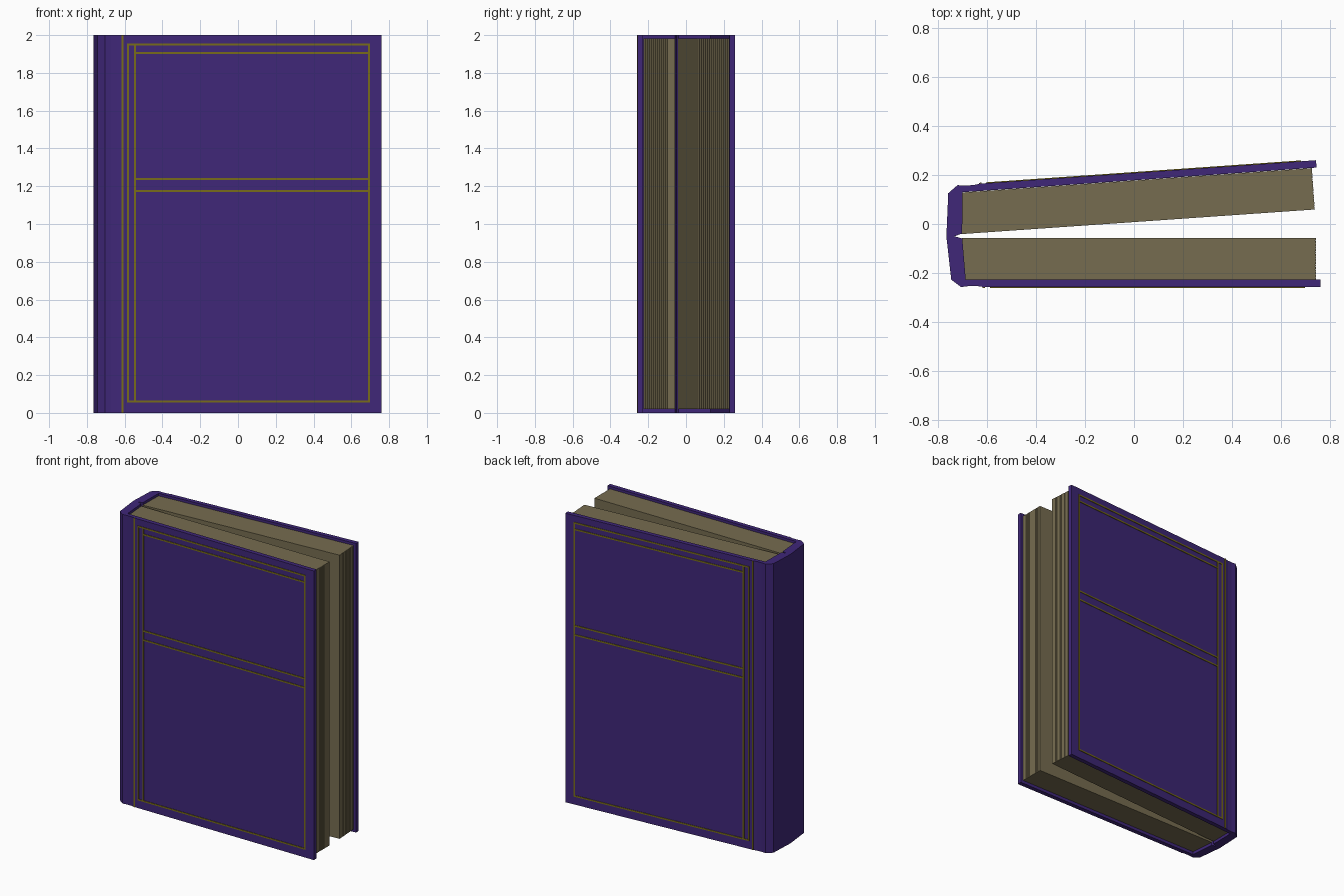
import bpy, bmesh
from mathutils import Matrix, Vector

if "Cube" in bpy.data.objects:
    bpy.data.objects.remove(bpy.data.objects["Cube"])


def material(name, rgb):
    m = bpy.data.materials.new(name)
    m.diffuse_color = (*rgb, 1)
    m.use_nodes = True
    m.node_tree.nodes["Principled BSDF"].inputs["Base Color"].default_value = m.diffuse_color
    return m


PURPLE = material("purple cloth", (0.05, 0.02, 0.19))
PAPER = material("aged paper", (0.18, 0.15, 0.08))
GOLD = material("dull gold", (0.19, 0.15, 0.01))

# The back half is the front half mirrored, then swung open 4 degrees at the spine
HINGE = Vector((-0.73, -0.048, 0))
OPEN = (Matrix.Translation(HINGE) @ Matrix.Rotation(0.0695, 4, 'Z')
        @ Matrix.Scale(-1, 4, (0, 1, 0)) @ Matrix.Translation(-HINGE))
CENTRE = Matrix.Translation((0, -0.002, 0))
HALVES = {"front": CENTRE, "back": CENTRE @ OPEN}


def finish(bm, name, mat, matrix):
    bm.transform(matrix)
    bmesh.ops.recalc_face_normals(bm, faces=bm.faces)
    me = bpy.data.meshes.new(name)
    bm.to_mesh(me)
    bm.free()
    me.materials.append(mat)
    ob = bpy.data.objects.new(name, me)
    bpy.context.collection.objects.link(ob)


def prism(name, outline, z0, z1, mat, matrix):
    """Extrude a plan outline upward."""
    bm = bmesh.new()
    face = bm.faces.new([bm.verts.new((x, y, z0)) for x, y in outline])
    ext = bmesh.ops.extrude_face_region(bm, geom=[face])["geom"]
    verts = [g for g in ext if isinstance(g, bmesh.types.BMVert)]
    bmesh.ops.translate(bm, verts=verts, vec=(0, 0, z1 - z0))
    finish(bm, name, mat, matrix)


def gold_lines(name, bars, matrix):
    """Thin raised plates on the cover; each bar is x0, x1, z0, z1."""
    bm = bmesh.new()
    for x0, x1, z0, z1 in bars:
        m = (Matrix.Translation(((x0 + x1) / 2, -0.2555, (z0 + z1) / 2))
             @ Matrix.Diagonal((x1 - x0, 0.006, z1 - z0, 1)))
        bmesh.ops.create_cube(bm, size=1, matrix=m)
    finish(bm, name, GOLD, matrix)


# Cover board with shallow hinge groove and half of the spine
cover = [(0.76, -0.255), (-0.612, -0.255), (-0.64, -0.251), (-0.672, -0.251),
         (-0.705, -0.255), (-0.745, -0.225), (-0.765, -0.048),
         (-0.733, -0.048), (-0.70, -0.057), (-0.686, -0.225), (0.76, -0.225)]

# Page block with a finely notched fore edge, one ridge per leaf
LEAVES, Y0, Y1 = 16, -0.224, -0.055
pages = [(-0.702, Y1), (-0.688, Y0)]
step = (Y1 - Y0) / LEAVES
for i in range(LEAVES):
    pages += [(0.741, Y0 + i * step), (0.741, Y0 + (i + 0.8) * step)]
    if i < LEAVES - 1:
        pages.append((0.737, Y0 + (i + 0.9) * step))
pages[-1] = (0.741, Y1)

# Gilt frame: vertical lines, then horizontal lines
W = 0.005
bars = [(x - W, x + W, z0, z1) for x, z0, z1 in
        [(-0.612, 0, 2), (-0.583, 0.06, 1.95), (-0.545, 0.06, 1.95), (0.693, 0.06, 1.95)]]
bars += [(x0, 0.693 + W, z - W, z + W) for x0, z in
         [(-0.588, 0.06), (-0.588, 1.95), (-0.545, 1.905), (-0.545, 1.238), (-0.545, 1.175)]]

for side, matrix in HALVES.items():
    prism(side + "_cover", cover, 0, 2, PURPLE, matrix)
    prism(side + "_pages", pages, 0.02, 1.983, PAPER, matrix)
    gold_lines(side + "_gilt_lines", bars, matrix)
